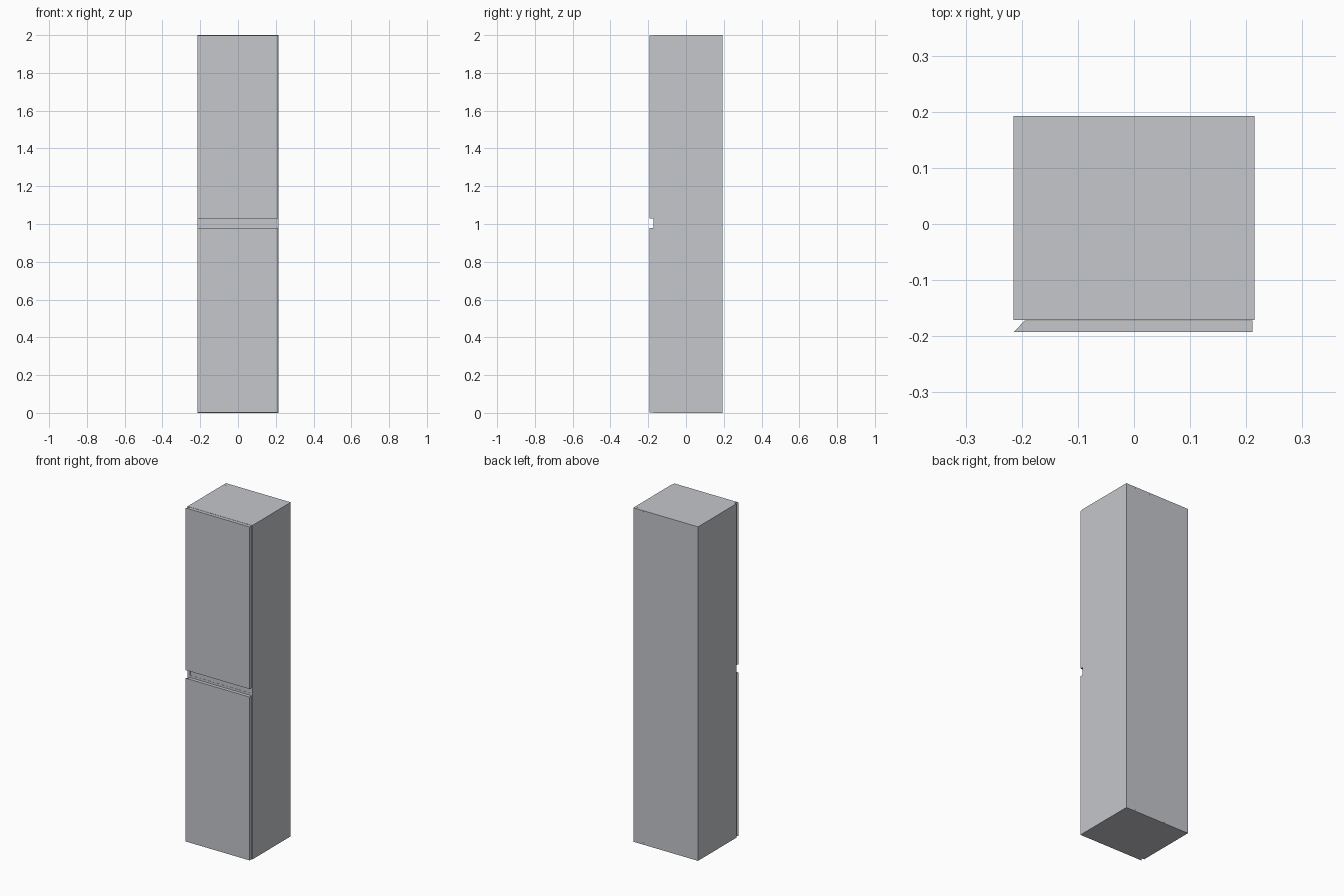
import bpy, bmesh, math

if "Cube" in bpy.data.objects:
    bpy.data.objects.remove(bpy.data.objects["Cube"])

grey = bpy.data.materials.new("panel grey")
grey.diffuse_color = (0.56, 0.57, 0.60, 1)
grey.use_nodes = True
grey.node_tree.nodes["Principled BSDF"].inputs["Base Color"].default_value = grey.diffuse_color


def prism(name, pts, z0, z1):
    """Extrude an xy outline (counter-clockwise) from z0 to z1."""
    bm = bmesh.new()
    face = bm.faces.new([bm.verts.new((x, y, z0)) for x, y in pts])
    top = bmesh.ops.extrude_face_region(bm, geom=[face])["geom"]
    for v in top:
        if isinstance(v, bmesh.types.BMVert):
            v.co.z = z1
    bmesh.ops.recalc_face_normals(bm, faces=bm.faces)
    me = bpy.data.meshes.new(name)
    bm.to_mesh(me)
    bm.free()
    me.materials.append(grey)
    ob = bpy.data.objects.new(name, me)
    bpy.context.collection.objects.link(ob)
    return ob


def box(name, x0, x1, y0, y1, z0, z1):
    return prism(name, [(x0, y0), (x1, y0), (x1, y1), (x0, y1)], z0, z1)


W, D, H, T = 0.2145, 0.1925, 2.0, 0.018
FRONT = -D + 0.021          # front edge of the carcass
IN = W - T                  # inner face of the side panels

# Carcass
box("left_side", -W, -IN, FRONT, D, 0, H)
box("right_side", IN, W, FRONT, D, 0, H)
box("bottom_panel", -IN, IN, FRONT, D, 0, T)
box("top_panel", -IN, IN, FRONT, D, H - T, H)
box("back_panel", -IN, IN, D - 0.008, D, T, H - T)

# Middle shelf closing the grip gap
box("middle_shelf", -IN, IN, FRONT, D - 0.008, 0.975, 0.975 + T)
box("grip_rail", -IN, IN, FRONT + 0.001, FRONT + T, 0.975 + T, 1.035)

# Doors, mitred along the left edge
door = [(-W, -D), (W - 0.003, -D), (W - 0.003, FRONT - 0.0005),
        (-W + 0.02, FRONT - 0.0005)]
prism("lower_door", door, 0.002, 0.98)
prism("upper_door", door, 1.028, H - 0.001)

# Fixing plates at the rear top corners
for side, s in (("left", -1), ("right", 1)):
    a, b = sorted((s * 0.196, s * 0.209))
    box(side + "_fixing_plate", a, b, 0.169, 0.174, H - 0.002, H + 0.0004)

# Small screw heads along the top and bottom of the back
for row, z in (("bottom", T / 2), ("top", H - T / 2)):
    for i in range(4):
        x = -0.15 + 0.1 * i
        bpy.ops.mesh.primitive_cylinder_add(
            vertices=12, radius=0.003, depth=0.002,
            location=(x, D - 0.0006, z), rotation=(math.pi / 2, 0, 0))
        ob = bpy.context.object
        ob.name = f"{row}_screw_{i + 1}"
        ob.data.materials.append(grey)
